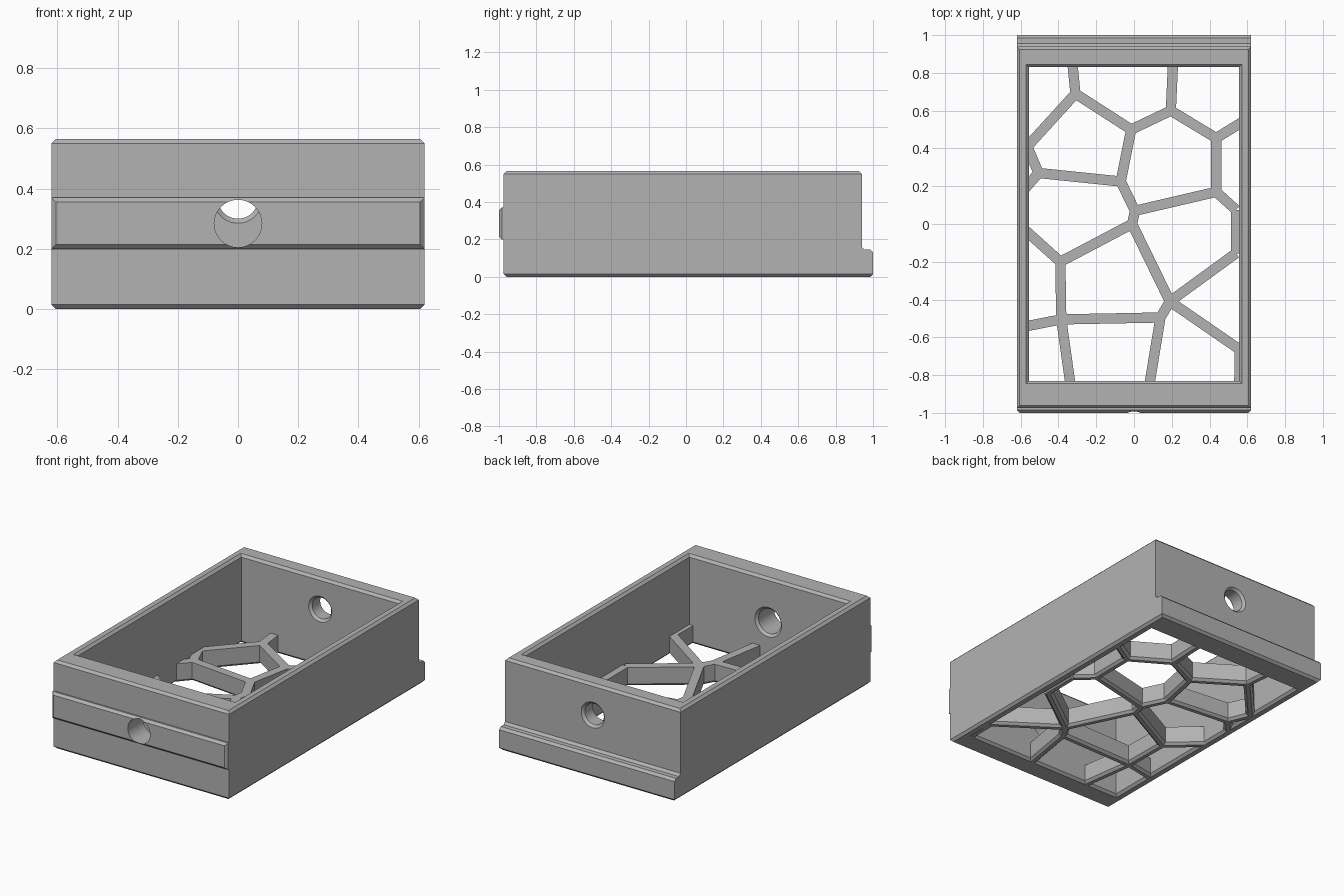
import bpy, bmesh, math
from mathutils import Vector

if "Cube" in bpy.data.objects:
    bpy.data.objects.remove(bpy.data.objects["Cube"], do_unlink=True)

grey = bpy.data.materials.new("matte_grey")
grey.use_nodes = True
colour = (0.45, 0.45, 0.45, 1)
grey.diffuse_color = colour
grey.node_tree.nodes["Principled BSDF"].inputs["Base Color"].default_value = colour

W, TOP, FRONT, BACK = 0.62, 0.565, -0.975, 0.94   # outer shell
IN_X, IN_Y = 0.557, 0.83                          # cavity half sizes
C = 0.015                                         # chamfer


def to_object(bm, name):
    bmesh.ops.recalc_face_normals(bm, faces=bm.faces)
    mesh = bpy.data.meshes.new(name)
    bm.to_mesh(mesh)
    bm.free()
    obj = bpy.data.objects.new(name, mesh)
    mesh.materials.append(grey)
    bpy.context.collection.objects.link(obj)
    return obj


def add_loft(bm, rings):
    """Skin a closed solid through rings of equal point count."""
    loops = [[bm.verts.new(p) for p in ring] for ring in rings]
    n = len(loops[0])
    for a, b in zip(loops, loops[1:]):
        for i in range(n):
            j = (i + 1) % n
            bm.faces.new((a[i], a[j], b[j], b[i]))
    bm.faces.new(loops[0][::-1])
    bm.faces.new(loops[-1])


def loft(name, rings):
    bm = bmesh.new()
    add_loft(bm, rings)
    return to_object(bm, name)


def combine(target, tool, operation):
    mod = target.modifiers.new(operation.lower(), 'BOOLEAN')
    mod.operation, mod.solver, mod.object = operation, 'EXACT', tool
    bpy.context.view_layer.objects.active = target
    bpy.ops.object.modifier_apply(modifier=mod.name)
    bpy.data.objects.remove(tool, do_unlink=True)


def flat_rect(x, y, z):
    return [(-x, -y, z), (x, -y, z), (x, y, z), (-x, y, z)]


def upright_rect(x, z0, z1, y):
    return [(-x, y, z0), (x, y, z0), (x, y, z1), (-x, y, z1)]


def circle(r, y, z, n=48):
    turns = [math.tau * i / n for i in range(n)]
    return [(r * math.cos(t), y, z + r * math.sin(t)) for t in turns]


# Outer shell: side profile with the rear foot, top and bottom rims chamfered
side = [(FRONT, 0), (1, 0), (1, 0.13), (1 - C, 0.145), (BACK + C, 0.145),
        (BACK, 0.16), (BACK, TOP), (FRONT, TOP)]
bm = bmesh.new()
add_loft(bm, [[(x, y, z) for y, z in side] for x in (-W, W)])
rims = [e for e in bm.edges
        if any(all(abs(v.co.z - h) < 1e-4 for v in e.verts) for h in (0, TOP))]
bmesh.ops.bevel(bm, geom=rims, offset=C, offset_type='OFFSET', segments=1,
                profile=0.5, affect='EDGES')
frame = to_object(bm, "box_frame")

# Raised band across the front
band = loft("front_band", [upright_rect(W, 0.2, 0.37, FRONT + 0.02),
                           upright_rect(W, 0.2, 0.37, C - 1),
                           upright_rect(W - C, 0.2 + C, 0.37 - C, -1)])
combine(frame, band, 'UNION')

# Open cavity with chamfered mouths
cavity = loft("cavity_cutter", [
    flat_rect(IN_X + 2 * C, IN_Y + 2 * C, -C),
    flat_rect(IN_X, IN_Y, C),
    flat_rect(IN_X, IN_Y, TOP - C),
    flat_rect(IN_X + 2 * C, IN_Y + 2 * C, TOP + C)])
combine(frame, cavity, 'DIFFERENCE')

# Front hole, chamfered inside
front_hole = loft("front_hole_cutter", [
    circle(0.079, -1.1, 0.284), circle(0.079, -IN_Y - C, 0.284),
    circle(0.079 + 2 * C, -IN_Y + C, 0.284)])
combine(frame, front_hole, 'DIFFERENCE')

# Rear hole, chamfered on both sides
R, HZ = 0.067, 0.367
rear_hole = loft("rear_hole_cutter", [
    circle(R + 2 * C, IN_Y - C, HZ), circle(R, IN_Y + C, HZ),
    circle(R, BACK - C, HZ), circle(R + 2 * C, BACK + C, HZ)])
combine(frame, rear_hole, 'DIFFERENCE')

# Cellular floor lattice: joints, then chains of struts running through them
joints = dict(
    a=(-.31, .69), b=(-.07, .225), c=(-.015, .50), d=(.195, .60),
    e=(.435, .455), f=(.435, .17), g=(.005, .07), h=(-.01, 0),
    i=(-.39, -.2), j=(.19, -.41), k=(.54, .075), l=(-.565, .41),
    m=(-.505, .27), n=(.54, -.155), o=(.56, -.665), p=(.14, -.495),
    q=(-.385, -.505),
    A=(-.327, .86), D=(.207, .86), E=(.59, .55), I=(-.59, -.02),
    M=(-.575, .19), O=(.557, -.86), P=(.08, -.86), Q=(-.335, -.86),
    L=(-.59, -.545))
chains = ["Aacd", "Dde", "Eefg", "alm", "Mmb", "cbghi", "Iiq", "fknj",
          "hjoO", "jpqL", "pP", "qQ"]
HALF, FLOOR = 0.027, 0.12

bm = bmesh.new()
for chain in chains:
    for s, t in zip(chain, chain[1:]):
        start, end = Vector(joints[s]), Vector(joints[t])
        along = (end - start).normalized()
        across = Vector((-along.y, along.x))
        section = [(C - HALF, 0), (HALF - C, 0), (HALF, C),
                   (HALF, FLOOR), (-HALF, FLOOR), (-HALF, C)]
        add_loft(bm, [[(*(p + across * u), z) for u, z in section]
                      for p in (start, end)])
lattice = to_object(bm, "floor_lattice")

# Smooth hole walls, crisp edges elsewhere
bpy.ops.object.select_all(action='DESELECT')
frame.select_set(True)
bpy.context.view_layer.objects.active = frame
bpy.ops.object.shade_smooth_by_angle(angle=math.radians(25))
